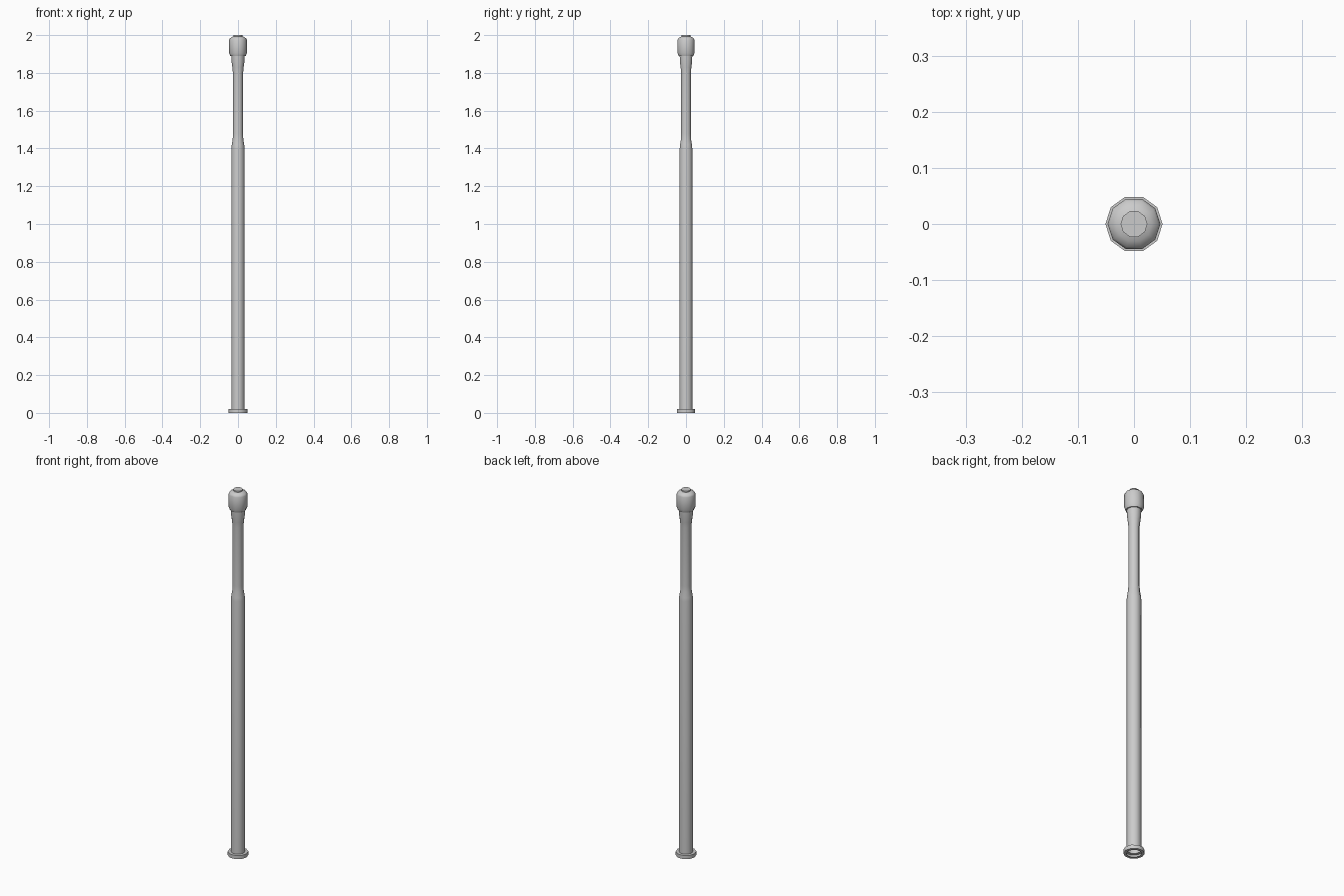
import bpy, bmesh, math

if "Cube" in bpy.data.objects:
    bpy.data.objects.remove(bpy.data.objects["Cube"])

SIDES = 10


def lathe(name, profile, cap_top=False):
    """Revolve (radius, z) points around z; open ends unless capped."""
    bm = bmesh.new()
    rings = []
    for r, z in profile:
        rings.append([bm.verts.new((r * math.cos(2 * math.pi * i / SIDES),
                                    r * math.sin(2 * math.pi * i / SIDES), z))
                      for i in range(SIDES)])
    for a, b in zip(rings, rings[1:]):
        for i in range(SIDES):
            j = (i + 1) % SIDES
            bm.faces.new((a[i], a[j], b[j], b[i]))
    if cap_top:
        bm.faces.new(rings[-1])
    me = bpy.data.meshes.new(name)
    bm.to_mesh(me)
    bm.free()
    ob = bpy.data.objects.new(name, me)
    bpy.context.collection.objects.link(ob)
    bpy.ops.object.select_all(action='DESELECT')
    ob.select_set(True)
    bpy.context.view_layer.objects.active = ob
    bpy.ops.object.shade_smooth_by_angle(angle=math.radians(40))
    return ob


# Base collar: flat ring, open in the middle
lathe("base_collar", [(0.036, 0), (0.051, 0), (0.051, 0.02), (0.035, 0.02)])

# Hollow shaft with narrowed grip and flared neck
lathe("shaft", [(0.035, 0.02), (0.035, 1.40), (0.033, 1.42), (0.028, 1.45),
                (0.027, 1.48), (0.027, 1.80), (0.030, 1.83), (0.034, 1.86),
                (0.035, 1.89)])

# Head with bevelled shoulders and a small button on top
lathe("head", [(0.035, 1.89), (0.041, 1.89), (0.047, 1.905), (0.047, 1.975),
               (0.043, 1.983), (0.032, 1.99), (0.024, 1.993), (0.024, 2.0)],
      cap_top=True)
